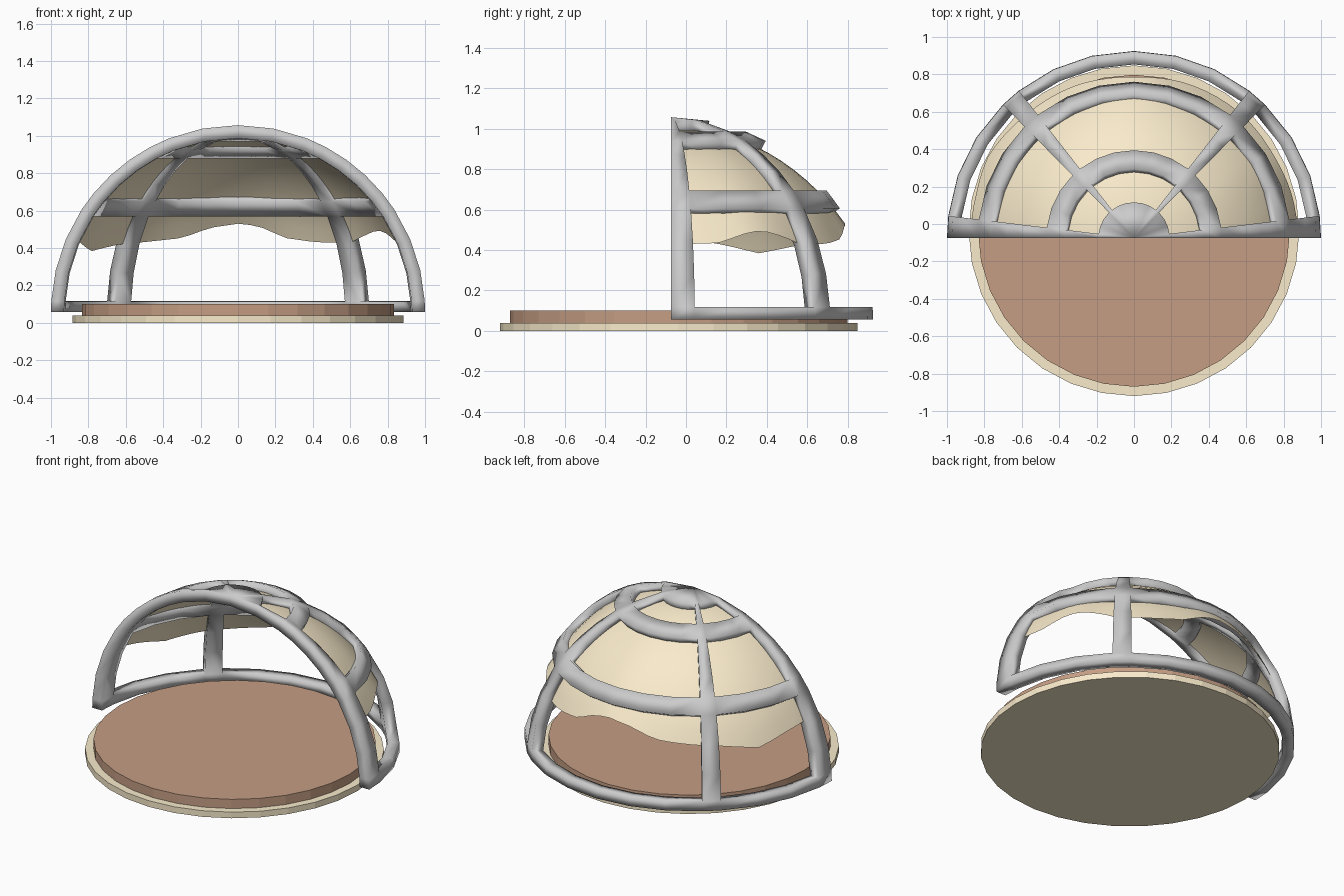
import bpy, bmesh
from math import sin, cos, radians
from mathutils import Vector

if "Cube" in bpy.data.objects:
    bpy.data.objects.remove(bpy.data.objects["Cube"])

CENTRE = Vector((0, -0.075, 0.057))


def material(name, rgb):
    m = bpy.data.materials.new(name)
    m.diffuse_color = (*rgb, 1)
    m.use_nodes = True
    m.node_tree.nodes["Principled BSDF"].inputs["Base Color"].default_value = m.diffuse_color
    return m


def sph(r, phi, elev):
    p, e = radians(phi), radians(elev)
    return CENTRE + r * Vector((cos(e) * cos(p), cos(e) * sin(p), sin(e)))


def finish(bm, name, mat=None):
    me = bpy.data.meshes.new(name)
    bm.to_mesh(me)
    bm.free()
    ob = bpy.data.objects.new(name, me)
    bpy.context.collection.objects.link(ob)
    if mat:
        me.materials.append(mat)
    return ob


def disc(name, r, z0, z1, mat):
    bm = bmesh.new()
    bmesh.ops.create_cone(bm, cap_ends=True, segments=32, radius1=r, radius2=r, depth=z1 - z0)
    bmesh.ops.translate(bm, verts=bm.verts, vec=(0, -0.036, (z0 + z1) / 2))
    return finish(bm, name, mat)


def dome_patch(bm, phis, rows, keep):
    """Quad grid over the dome; rows(phi) gives (radius, elevation) pairs, ending at the pole."""
    grid = [[bm.verts.new(sph(r, p, e)) for r, e in rows(p)] for p in phis]
    for i in range(len(phis) - 1):
        for j in range(len(grid[0]) - 1):
            if keep(i, j):
                bm.faces.new((grid[i][j], grid[i + 1][j], grid[i + 1][j + 1], grid[i][j + 1]))
    bmesh.ops.remove_doubles(bm, verts=bm.verts, dist=1e-4)
    bmesh.ops.delete(bm, geom=[v for v in bm.verts if not v.link_faces], context='VERTS')


tan = material("tan_cloth", (0.95, 0.83, 0.60))
brown = material("brown_floor", (0.56, 0.34, 0.23))

# round base and floor
disc("base_plate", 0.884, 0.0, 0.04, tan)
disc("floor_disc", 0.834, 0.04, 0.10, brown)

# half-dome frame: ribs (tapering to the pole), rings and top cap
half = [0, 6.8, 19.5, 32.5, 45.5, 52, 64.5, 77]
phis = half + [90] + [180 - a for a in reversed(half)]
rib_cols = {0, 4, 11, 15}
elevs = [0, 3.5, 13, 23, 33.3, 39.5, 47, 54.5, 62, 68.3, 79, 90]
ring_rows = {0, 4, 8, 10}
bm = bmesh.new()
dome_patch(bm, phis, lambda p: [(1.0, e) for e in elevs],
           lambda i, j: i in rib_cols or j in ring_rows)
ext = bmesh.ops.extrude_face_region(bm, geom=bm.faces[:], use_keep_orig=True)
for v in ext["geom"]:
    if isinstance(v, bmesh.types.BMVert):
        v.co = CENTRE + (v.co - CENTRE) * 0.93
bmesh.ops.recalc_face_normals(bm, faces=bm.faces)
for f in bm.faces:
    f.smooth = True
finish(bm, "dome_frame")

# cloth cover with a ragged lower hem: (angle, height)
hem = [(0, .42), (8, .43), (15, .43), (25, .475), (31, .49), (40, .46), (47, .425),
       (62, .43), (73, .45), (83, .51), (90, .52), (100, .50), (110, .45), (125, .43),
       (135, .42), (151, .38), (163, .425), (172, .445), (180, .44)]


def hem_height(p):
    for (a, za), (b, zb) in zip(hem, hem[1:]):
        if p <= b:
            return za + (zb - za) * (p - a) / (b - a)
    return hem[-1][1]


def cloth_rows(p):
    z = hem_height(p)
    flare = max(0, z - 0.43) * 0.35
    low = (z - CENTRE.z) / 0.955 * 57.3 * 1.035
    n = 14
    return [(0.952 + flare * (1 - k / n) ** 4, low + (90 - low) * k / n) for k in range(n + 1)]


bm = bmesh.new()
dome_patch(bm, [3 + 174 * k / 40 for k in range(41)], cloth_rows, lambda i, j: True)
for f in bm.faces:
    f.smooth = True
finish(bm, "cloth_cover", tan)
